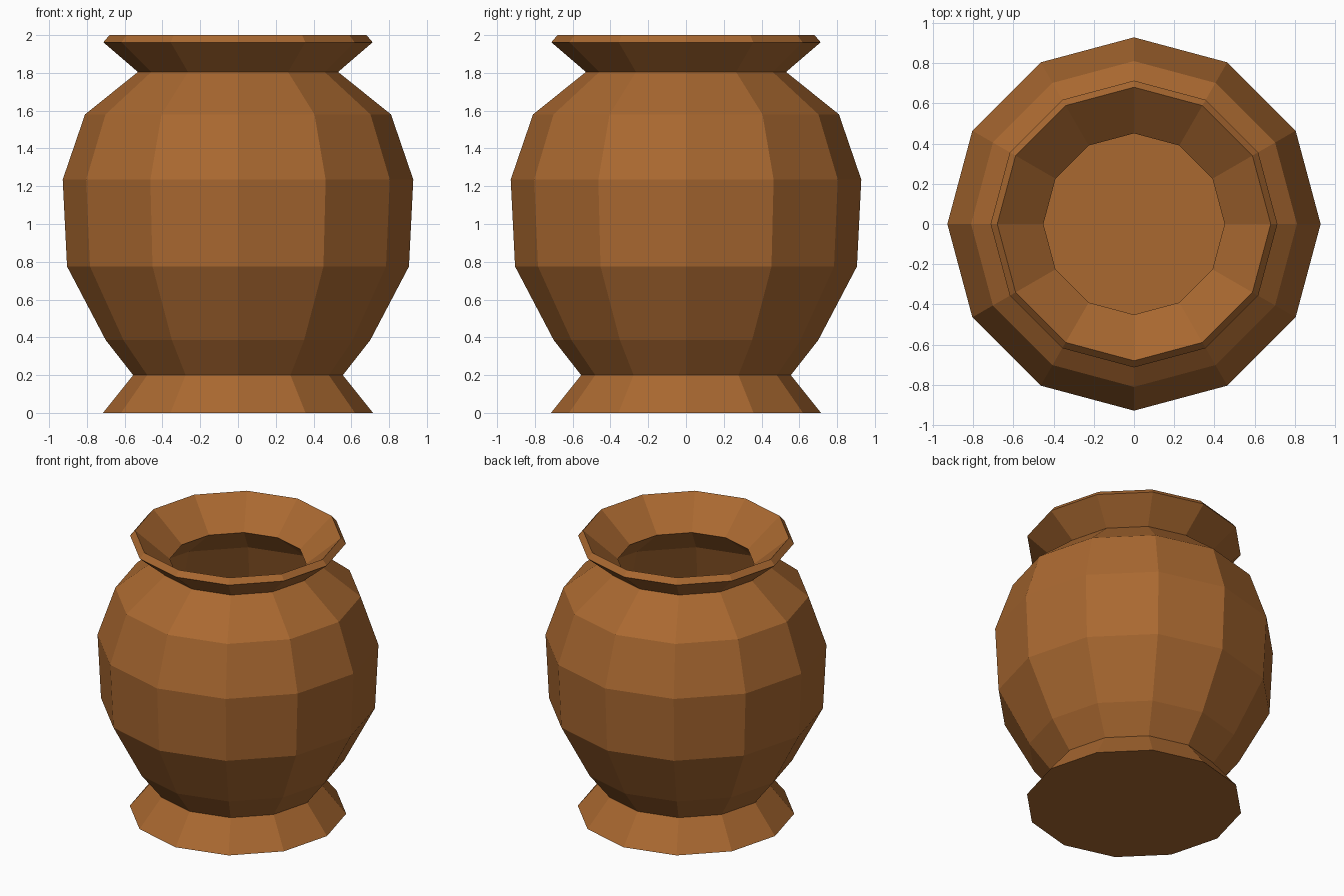
import bpy, bmesh
from math import cos, sin, tau

if "Cube" in bpy.data.objects:
    bpy.data.objects.remove(bpy.data.objects["Cube"])

SIDES = 12
# Outer wall (radius, height), foot to lip
PROFILE = [(0.715, 0), (0.555, 0.2), (0.70, 0.385), (0.905, 0.775), (0.928, 1.235),
           (0.81, 1.58), (0.53, 1.805), (0.713, 1.962)]

# Faceted outer shell with closed base
bm = bmesh.new()
rings = [[bm.verts.new((r * cos(tau * i / SIDES), r * sin(tau * i / SIDES), z))
          for i in range(SIDES)] for r, z in PROFILE]
bm.faces.new(rings[0][::-1])
for a, b in zip(rings, rings[1:]):
    for i in range(SIDES):
        j = (i + 1) % SIDES
        bm.faces.new((a[i], a[j], b[j], b[i]))
mesh = bpy.data.meshes.new("pot")
bm.to_mesh(mesh)
bm.free()
pot = bpy.data.objects.new("pot", mesh)
bpy.context.collection.objects.link(pot)

# Wall thickness, inwards
wall = pot.modifiers.new("wall", 'SOLIDIFY')
wall.thickness = 0.05
wall.offset = -1
wall.use_even_offset = True

# Brown clay
clay = bpy.data.materials.new("clay")
clay.diffuse_color = (0.40, 0.14, 0.03, 1)
clay.use_nodes = True
clay.node_tree.nodes["Principled BSDF"].inputs["Base Color"].default_value = clay.diffuse_color
mesh.materials.append(clay)
